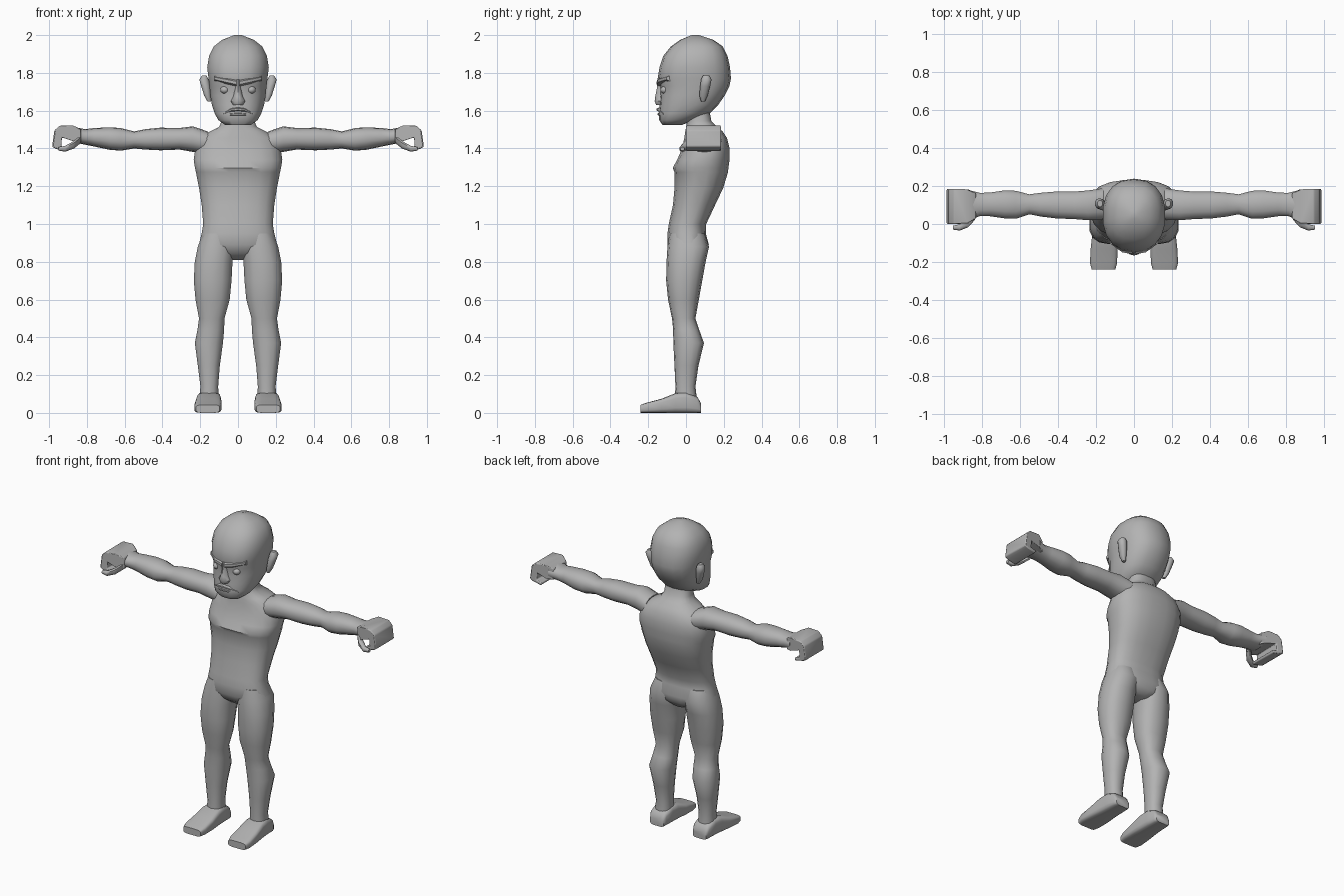
import bpy, bmesh, math

skin = bpy.data.materials.new("plain_grey")
skin.diffuse_color = (0.45, 0.45, 0.45, 1)


def finish(name, bm, mirror=False, angle=50, bevel=0):
    bmesh.ops.recalc_face_normals(bm, faces=bm.faces)
    me = bpy.data.meshes.new(name)
    bm.to_mesh(me)
    bm.free()
    me.materials.append(skin)
    me.polygons.foreach_set("use_smooth", [True] * len(me.polygons))
    me.set_sharp_from_angle(angle=math.radians(angle))
    ob = bpy.data.objects.new(name, me)
    bpy.context.collection.objects.link(ob)
    if bevel:
        b = ob.modifiers.new("soft_edges", "BEVEL")
        b.width, b.segments = bevel, 2
    if mirror:
        m = ob.modifiers.new("mirror", "MIRROR")
        m.use_mirror_merge = False
    return ob


def loft(name, axis, rings, n=2.3, sides=14, mirror=False, angle=50):
    """Skin superellipse rings (position, a_min, a_max, b_min, b_max) along an axis."""
    bm = bmesh.new()
    loops = []
    for p, a0, a1, b0, b1 in rings:
        loop = []
        for i in range(sides):
            t = 2 * math.pi * (i + 0.5) / sides
            c, s = math.cos(t), math.sin(t)
            a = (a0 + a1) / 2 + (a1 - a0) / 2 * math.copysign(abs(c) ** (2 / n), c)
            b = (b0 + b1) / 2 + (b1 - b0) / 2 * math.copysign(abs(s) ** (2 / n), s)
            co = {"x": (p, a, b), "y": (a, p, b), "z": (a, b, p)}[axis]
            loop.append(bm.verts.new(co))
        loops.append(loop)
    for u, v in zip(loops, loops[1:]):
        for i in range(sides):
            j = (i + 1) % sides
            bm.faces.new((u[i], u[j], v[j], v[i]))
    bm.faces.new(loops[0])
    bm.faces.new(loops[-1])
    return finish(name, bm, mirror, angle)


def sym(rows):
    """Rows (z, half width, front y, back y) to centred rings."""
    return [(z, -h, h, f, b) for z, h, f, b in rows]


# head
loft("head", "z", sym([
    (1.525, .07, -.125, -.02), (1.55, .105, -.142, .04), (1.585, .125, -.145, .125),
    (1.63, .14, -.14, .17), (1.68, .148, -.137, .205), (1.73, .153, -.137, .23),
    (1.77, .158, -.15, .238), (1.83, .165, -.14, .233), (1.89, .155, -.12, .22),
    (1.94, .13, -.08, .195), (1.975, .085, -.03, .145), (2.0, .02, .03, .07)]),
    n=2.4, sides=18)

# torso and neck
loft("torso", "z", sym([
    (1.60, .085, .01, .125), (1.545, .088, .005, .135), (1.515, .10, .0, .165),
    (1.49, .15, -.005, .195), (1.455, .205, -.01, .218), (1.40, .228, -.022, .232),
    (1.34, .237, -.048, .232), (1.297, .230, -.072, .226), (1.275, .225, -.062, .224),
    (1.19, .208, -.062, .198), (1.10, .194, -.07, .155), (1.0, .186, -.092, .108),
    (.95, .194, -.099, .106), (.89, .21, -.10, .122), (.845, .17, -.075, .11),
    (.81, .05, -.03, .085)]), n=2.5, sides=20)

# legs
loft("leg", "z", [
    (.95, .02, .188, -.088, .098), (.88, .015, .215, -.098, .122),
    (.80, .027, .231, -.103, .104), (.70, .032, .236, -.105, .086),
    (.60, .042, .227, -.095, .068), (.50, .07, .208, -.074, .05),
    (.44, .072, .216, -.068, .07), (.37, .078, .23, -.067, .095),
    (.25, .095, .214, -.061, .066), (.14, .104, .2, -.056, .05),
    (.05, .10, .207, -.06, .06)], mirror=True)

# feet
loft("foot", "y", [
    (.08, .105, .20, 0, .05), (.06, .097, .21, 0, .085), (.0, .092, .215, 0, .11),
    (-.055, .09, .22, 0, .105), (-.13, .086, .228, 0, .075),
    (-.205, .088, .232, 0, .055), (-.24, .098, .222, 0, .043)],
    n=4.5, sides=16, mirror=True)

# arms
loft("arm", "x", [
    (.16, .02, .19, 1.37, 1.49), (.24, .018, .178, 1.382, 1.517),
    (.31, .024, .172, 1.394, 1.508), (.41, .028, .172, 1.39, 1.51),
    (.49, .038, .165, 1.394, 1.502), (.55, .05, .157, 1.40, 1.49),
    (.62, .026, .176, 1.388, 1.508), (.68, .028, .178, 1.393, 1.512),
    (.76, .04, .166, 1.41, 1.508), (.81, .04, .165, 1.42, 1.502),
    (.86, .02, .178, 1.43, 1.512)], mirror=True)

# curled hand: hooked side profile pushed through the width of the palm
hook = [(.83, 1.43), (.83, 1.502), (.875, 1.522), (.945, 1.52), (.972, 1.495),
        (.984, 1.41), (.965, 1.398), (.905, 1.385), (.90, 1.402),
        (.936, 1.413), (.932, 1.458), (.87, 1.438)]
bm = bmesh.new()
face = bm.faces.new([bm.verts.new((x, .0, z)) for x, z in hook])
out = bmesh.ops.extrude_face_region(bm, geom=[face])
for v in (g for g in out["geom"] if isinstance(g, bmesh.types.BMVert)):
    v.co.y = .185
for v in bm.verts:  # narrow toward the wrist
    if v.co.x < .85:
        v.co.y = .1 + (v.co.y - .1) * .72
finish("hand", bm, mirror=True, angle=60, bevel=.006)

# thumb
loft("thumb", "x", [
    (.835, .02, .07, 1.425, 1.47), (.87, -.018, .03, 1.397, 1.44),
    (.915, -.036, .0, 1.382, 1.415), (.95, -.03, -.008, 1.388, 1.408)],
    sides=8, mirror=True)

# ears
loft("ear", "z", [
    (1.648, .142, .162, .08, .10), (1.68, .145, .18, .07, .115),
    (1.73, .148, .196, .075, .128), (1.765, .155, .206, .08, .135),
    (1.785, .165, .192, .09, .125)], sides=10, mirror=True)

# nose
loft("nose", "z", sym([
    (1.765, .012, -.153, -.09), (1.72, .016, -.154, -.09), (1.675, .026, -.163, -.09),
    (1.65, .04, -.166, -.09), (1.63, .028, -.158, -.09)]), n=2, sides=10)

# brows
loft("brow", "x", [
    (.008, -.157, -.11, 1.728, 1.765), (.06, -.152, -.09, 1.74, 1.775),
    (.125, -.105, -.05, 1.757, 1.785)], sides=8, mirror=True)

# lips
loft("upper_lip", "x", [
    (.0, -.158, -.10, 1.597, 1.618), (.035, -.156, -.10, 1.595, 1.613),
    (.085, -.122, -.08, 1.577, 1.588)], sides=8, mirror=True)
loft("lower_lip", "x", [
    (.0, -.153, -.10, 1.572, 1.59), (.035, -.149, -.10, 1.572, 1.588),
    (.065, -.128, -.09, 1.575, 1.583)], sides=8, mirror=True)

# eyes
bm = bmesh.new()
bmesh.ops.create_uvsphere(bm, u_segments=12, v_segments=8, radius=.024)
for v in bm.verts:
    v.co.x += .07
    v.co.y -= .112
    v.co.z = v.co.z * .85 + 1.71
finish("eye", bm, mirror=True)
